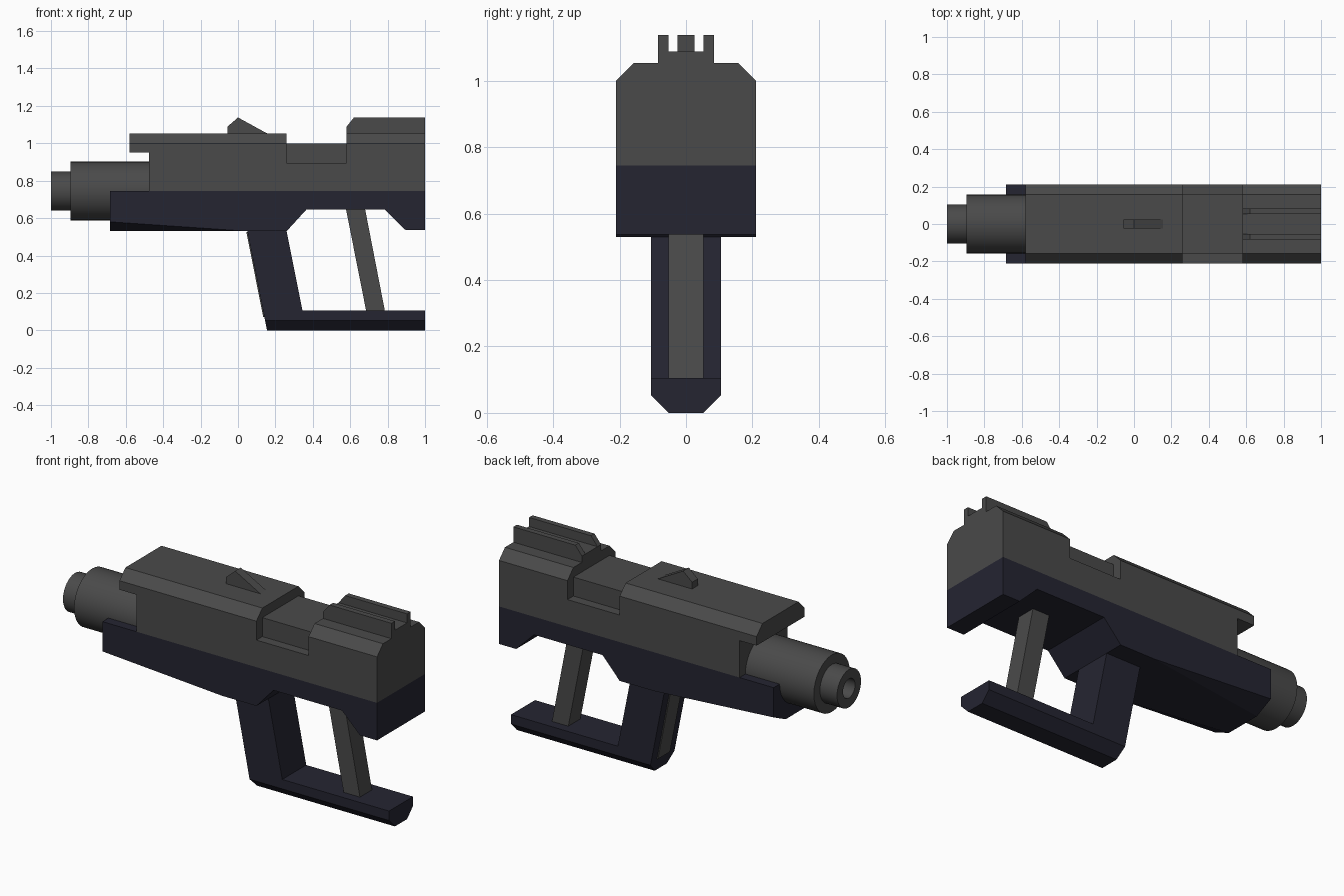
import bpy, bmesh, math
from mathutils import Vector

if "Cube" in bpy.data.objects:
    bpy.data.objects.remove(bpy.data.objects["Cube"])


def material(name, rgb):
    m = bpy.data.materials.new(name)
    m.diffuse_color = (*rgb, 1)
    m.use_nodes = True
    m.node_tree.nodes["Principled BSDF"].inputs["Base Color"].default_value = m.diffuse_color
    return m


GRAY = material("dark gray", (0.068, 0.068, 0.068))
NAVY = material("dark navy", (0.018, 0.018, 0.031))


def finish(bm, name, mat):
    bmesh.ops.recalc_face_normals(bm, faces=bm.faces)
    me = bpy.data.meshes.new(name)
    bm.to_mesh(me)
    bm.free()
    ob = bpy.data.objects.new(name, me)
    bpy.context.collection.objects.link(ob)
    me.materials.append(mat)
    return ob


def prism(points, direction):
    """Closed outline swept along a vector."""
    bm = bmesh.new()
    f = bm.faces.new([bm.verts.new(p) for p in points])
    new = bmesh.ops.extrude_face_region(bm, geom=[f], use_keep_orig=True)["geom"]
    bmesh.ops.translate(bm, vec=direction, verts=[v for v in new if isinstance(v, bmesh.types.BMVert)])
    return bm


def side_prism(profile, y0, y1):
    return prism([(x, y0, z) for x, z in profile], (0, y1 - y0, 0))


def section_prism(section, x0, x1):
    return prism([(x0, y, z) for y, z in section], (x1 - x0, 0, 0))


def mirrored(half):
    return half + [(-y, z) for y, z in reversed(half)]


# Upper body: chamfered bar, cut under the nose and around the waist
upper = finish(section_prism(mirrored([(0.21, 0.745), (0.21, 1.0), (0.158, 1.053)]), -0.58, 1.0),
               "upper_body", GRAY)
nose_cut = finish(side_prism([(-0.7, 0.6), (-0.475, 0.6), (-0.475, 0.95), (-0.7, 0.95)], -0.4, 0.4),
                  "nose_cutter", GRAY)
waist_cut = finish(section_prism(mirrored([(0.158, 1.0), (0.158, 0.895), (0.3, 0.895), (0.3, 1.2)]), 0.26, 0.58),
                   "waist_cutter", GRAY)
for cutter in (nose_cut, waist_cut):
    mod = upper.modifiers.new(cutter.name, "BOOLEAN")
    mod.operation = "DIFFERENCE"
    mod.solver = "EXACT"
    mod.object = cutter
    cutter.hide_render = True
    cutter.display_type = "WIRE"

# Lower body, with tapering chamfers under the front end
bm = side_prism([(-0.685, 0.745), (-0.685, 0.53), (0.26, 0.53), (0.365, 0.645),
                 (0.785, 0.645), (0.895, 0.537), (1.0, 0.537), (1.0, 0.745)], -0.21, 0.21)
for s in (1, -1):
    a, b, c = Vector((-0.685, s * 0.21, 0.58)), Vector((0.05, s * 0.21, 0.53)), Vector((-0.685, s * 0.105, 0.53))
    n = (b - a).cross(c - a).normalized()
    if n.z > 0:
        n = -n
    cut = bmesh.ops.bisect_plane(bm, geom=bm.verts[:] + bm.edges[:] + bm.faces[:], dist=1e-5,
                                 plane_co=a, plane_no=n, clear_outer=True)["geom_cut"]
    bmesh.ops.holes_fill(bm, edges=[e for e in cut if isinstance(e, bmesh.types.BMEdge)])
finish(bm, "lower_body", NAVY)

# Barrel: stepped and hollow, spun around the x axis
bm = bmesh.new()
steps = [(-0.475, 0.158), (-0.895, 0.158), (-0.895, 0.105), (-1.0, 0.105), (-1.0, 0.053), (-0.85, 0.053)]
SIDES = 32
rings = [[bm.verts.new((x, r * math.cos(2 * math.pi * i / SIDES), 0.745 + r * math.sin(2 * math.pi * i / SIDES)))
          for i in range(SIDES)] for x, r in steps]
for p, q in zip(rings, rings[1:]):
    for i in range(SIDES):
        j = (i + 1) % SIDES
        bm.faces.new((p[i], p[j], q[j], q[i]))
bm.faces.new(rings[0])
bm.faces.new(rings[-1])
barrel = finish(bm, "barrel", GRAY)
bpy.context.view_layer.objects.active = barrel
barrel.select_set(True)
bpy.ops.object.shade_smooth_by_angle(angle=math.radians(30))

# Front sight and rear sight channel
finish(side_prism([(-0.055, 1.053), (-0.055, 1.09), (0.0, 1.138), (0.155, 1.053)], -0.025, 0.025),
       "front_sight", GRAY)
finish(section_prism(mirrored([(0.053, 1.05), (0.053, 1.088)]), 0.58, 1.0), "rear_sight_floor", GRAY)
for s, side in ((1, "left"), (-1, "right")):
    finish(side_prism([(0.58, 1.05), (0.58, 1.088), (0.62, 1.138), (1.0, 1.138), (1.0, 1.05)],
                      s * 0.053, s * 0.084), "rear_sight_rail_" + side, GRAY)

# Grip and foot bar share the sloping front edge
LEAN = 0.105 / 0.53
finish(side_prism([(0.05, 0.53), (0.26, 0.53), (0.345, 0.105), (0.155 - 0.105 * LEAN, 0.105)], -0.105, 0.105),
       "grip", NAVY)
bm = section_prism(mirrored([(0.105, 0.105), (0.105, 0.053), (0.053, 0.0)]), 0.155, 1.0)
for v in bm.verts:
    if v.co.x < 0.5:
        v.co.x -= v.co.z * LEAN
finish(bm, "foot_bar", NAVY)


# Gray strip on the front of the grip
def front_x(z):
    return 0.155 - z * LEAN


finish(side_prism([(front_x(z) + d, z) for z, d in ((0.07, -0.006), (0.525, -0.006), (0.525, 0.002), (0.07, 0.002))],
                  -0.053, 0.053), "grip_strip", GRAY)

# Rear strut
finish(side_prism([(0.578, 0.645), (0.68, 0.645), (0.785, 0.105), (0.685, 0.105)], -0.053, 0.053),
       "rear_strut", GRAY)
